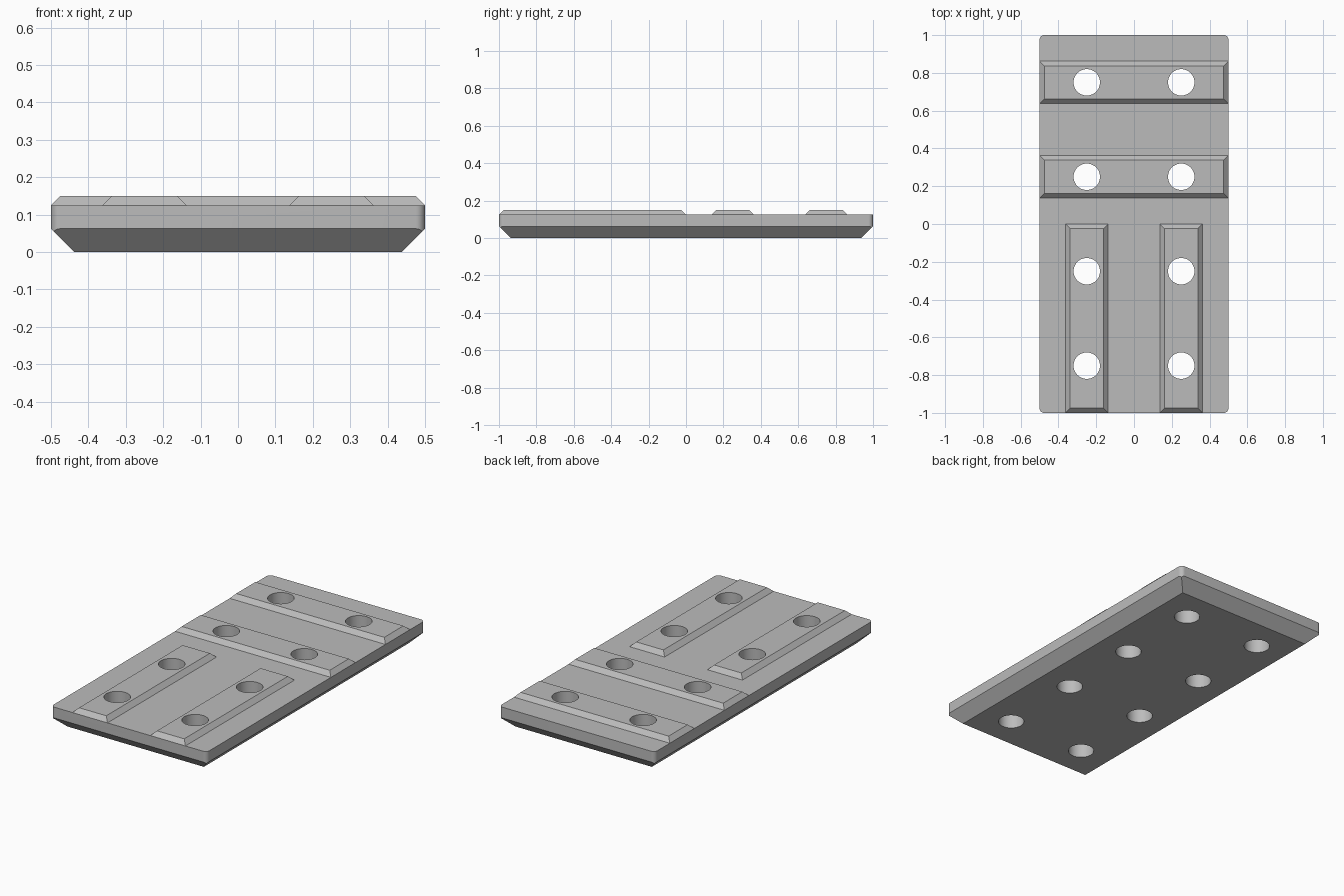
import bpy, bmesh, math

if "Cube" in bpy.data.objects:
    bpy.data.objects.remove(bpy.data.objects["Cube"])

grey = bpy.data.materials.new("grey")
grey.diffuse_color = (0.5, 0.5, 0.5, 1)
grey.use_nodes = True
grey.node_tree.nodes["Principled BSDF"].inputs["Base Color"].default_value = grey.diffuse_color


def loft(name, rings):
    """Solid from a stack of matching outlines, lowest first."""
    bm = bmesh.new()
    loops = [[bm.verts.new(p) for p in ring] for ring in rings]
    n = len(loops[0])
    bm.faces.new(loops[0][::-1])
    bm.faces.new(loops[-1])
    for a, b in zip(loops, loops[1:]):
        for i in range(n):
            j = (i + 1) % n
            bm.faces.new((a[i], a[j], b[j], b[i]))
    mesh = bpy.data.meshes.new(name)
    bm.to_mesh(mesh)
    bm.free()
    mesh.materials.append(grey)
    ob = bpy.data.objects.new(name, mesh)
    bpy.context.collection.objects.link(ob)
    return ob


def rect(cx, cy, hx, hy, z):
    return [(cx - hx, cy - hy, z), (cx + hx, cy - hy, z),
            (cx + hx, cy + hy, z), (cx - hx, cy + hy, z)]


def circle(cx, cy, r, z, n=48):
    return [(cx + r * math.cos(2 * math.pi * i / n),
             cy + r * math.sin(2 * math.pi * i / n), z) for i in range(n)]


def rounded(hx, hy, r, z, n=8):
    pts = []
    for q, (sx, sy) in enumerate([(1, 1), (-1, 1), (-1, -1), (1, -1)]):
        for i in range(n + 1):
            a = (q + i / n) * math.pi / 2
            pts.append((sx * (hx - r) + r * math.cos(a), sy * (hy - r) + r * math.sin(a), z))
    return pts


def combine(target, tool, operation):
    mod = target.modifiers.new(tool.name, 'BOOLEAN')
    mod.operation, mod.object, mod.solver = operation, tool, 'EXACT'
    bpy.context.view_layer.objects.active = target
    bpy.ops.object.modifier_apply(modifier=mod.name)
    bpy.data.objects.remove(tool)


# Plate with bevelled underside and rounded vertical corners
plate = loft("ribbed_plate", [rect(0, 0, 0.4375, 0.9375, 0),
                              rect(0, 0, 0.51, 1.01, 0.0725),
                              rect(0, 0, 0.51, 1.01, 0.2)])
combine(plate, loft("corner_trim", [rounded(0.5, 1, 0.025, -0.1),
                                    rounded(0.5, 1, 0.025, 0.125)]), 'INTERSECT')

# Raised ribs: two across the back half, two along the front half
ribs = [(0, 0.75, 0.5, 0.1125), (0, 0.25, 0.5, 0.1125),
        (-0.25, -0.5, 0.1125, 0.5), (0.25, -0.5, 0.1125, 0.5)]
for cx, cy, hx, hy in ribs:
    rib = loft("rib", [rect(cx, cy, hx - 0.03, hy - 0.03, 0.1),
                       rect(cx, cy, hx, hy, 0.125),
                       rect(cx, cy, hx - 0.025, hy - 0.025, 0.15)])
    combine(plate, rib, 'UNION')

# Through holes
for x in (-0.25, 0.25):
    for y in (-0.75, -0.25, 0.25, 0.75):
        combine(plate, loft("hole", [circle(x, y, 0.07, -0.1), circle(x, y, 0.07, 0.3)]),
                'DIFFERENCE')

plate.select_set(True)
bpy.context.view_layer.objects.active = plate
bpy.ops.object.shade_smooth_by_angle(angle=math.radians(25))
